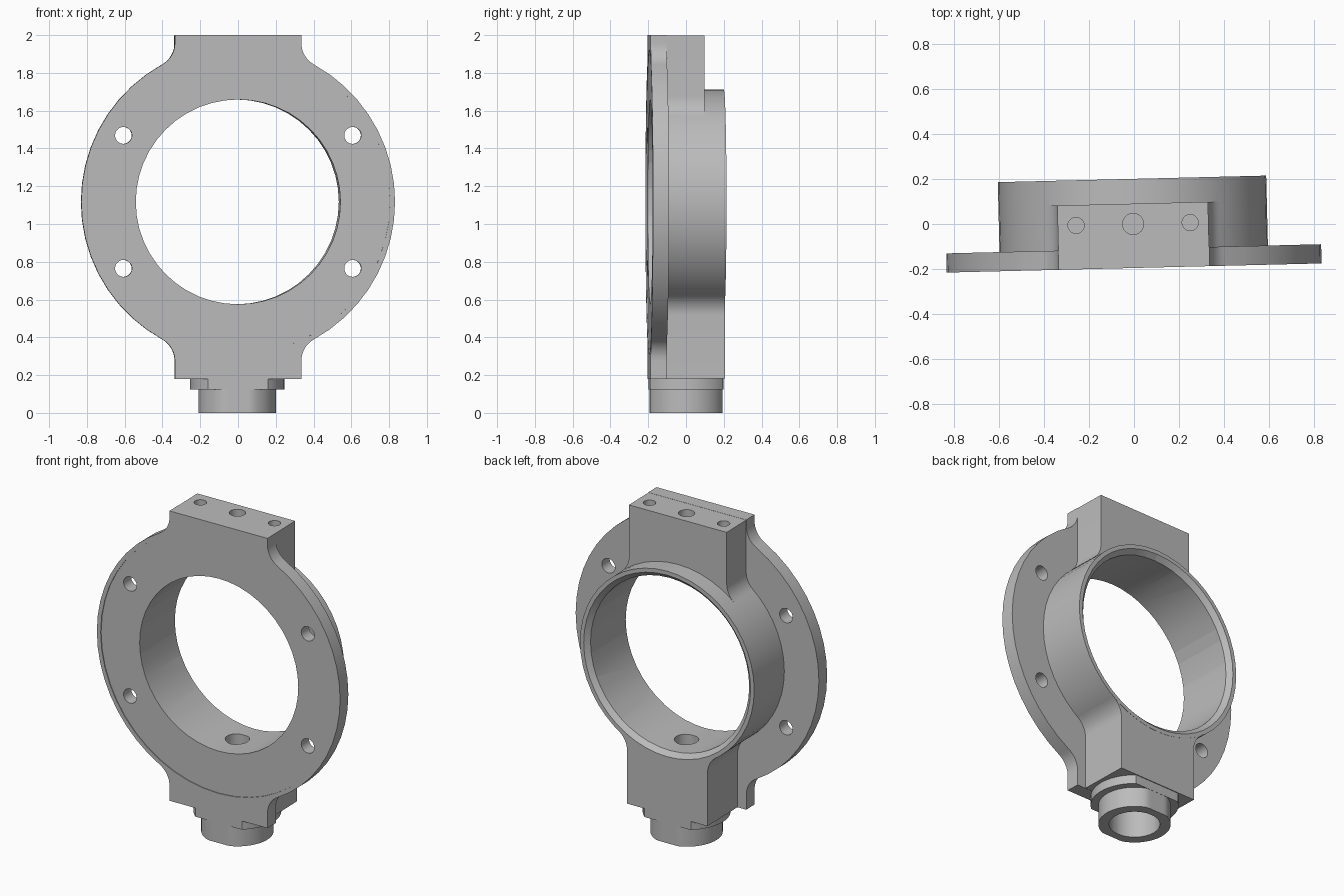
import bpy
import bmesh
from math import pi, sin, cos, sqrt, radians, atan2

if "Cube" in bpy.data.objects:
    bpy.data.objects.remove(bpy.data.objects["Cube"], do_unlink=True)

CZ = 1.117          # height of the bore axis
FRONT, BACK = -0.195, 0.2
FILLET = 0.13
TOP, BOTTOM = 2 - CZ, CZ - 0.18

grey = bpy.data.materials.new("cast_grey")
grey.use_nodes = True
color = (0.5, 0.5, 0.5, 1)
grey.diffuse_color = color
grey.node_tree.nodes["Principled BSDF"].inputs["Base Color"].default_value = color


def circle(r, n=48, cx=0, cy=0):
    return [(cx + r * cos(2 * pi * i / n), cy + r * sin(2 * pi * i / n)) for i in range(n)]


def flat_sided(r, flat):
    """Circle with its front and back cut flat."""
    return [(x, max(-flat, min(flat, y))) for x, y in circle(r, 64)]


def mirrored(right):
    return right + [(-x, z) for x, z in reversed(right)]


def flare(r, half, end):
    """Right side of a neck: straight wall, then a fillet onto a disc of radius r."""
    cx = half + FILLET
    cz = sqrt((r + FILLET) ** 2 - cx ** 2)
    stop = atan2(cz, cx)
    arc = [pi + stop * i / 8 for i in range(9)]
    return [(half, end)] + [(cx + FILLET * cos(t), cz + FILLET * sin(t)) for t in arc]


def flange_outline(r, half):
    upper = flare(r, half, TOP)
    lower = [(x, -z) for x, z in reversed(flare(r, half, BOTTOM))]
    a = atan2(upper[-1][1], upper[-1][0])
    rim = [(r * cos(a - 2 * a * i / 18), r * sin(a - 2 * a * i / 18)) for i in range(1, 18)]
    return mirrored(upper + rim + lower)


def prism(name, pts, axis, a, b, taper=1):
    """Extrude a flat outline from a to b along y (bore axis) or z."""
    bm = bmesh.new()
    rings = []
    for c, s in ((a, 1), (b, taper)):
        rings.append([bm.verts.new((u * s, c, CZ + v * s) if axis == "y" else (u * s, v * s, c))
                      for u, v in pts])
    bm.faces.new(rings[0])
    bm.faces.new(rings[1][::-1])
    n = len(pts)
    for i in range(n):
        j = (i + 1) % n
        bm.faces.new((rings[0][j], rings[0][i], rings[1][i], rings[1][j]))
    bmesh.ops.recalc_face_normals(bm, faces=bm.faces)
    mesh = bpy.data.meshes.new(name)
    bm.to_mesh(mesh)
    bm.free()
    mesh.materials.append(grey)
    obj = bpy.data.objects.new(name, mesh)
    bpy.context.collection.objects.link(obj)
    return obj


def combine(target, other, operation):
    mod = target.modifiers.new(operation, "BOOLEAN")
    mod.object = other
    mod.operation = operation
    mod.solver = "EXACT"
    bpy.context.view_layer.objects.active = target
    bpy.ops.object.modifier_apply(modifier=mod.name)
    bpy.data.objects.remove(other, do_unlink=True)


# Flange plate with a shallow recess in its front
housing = prism("ring_housing", flange_outline(0.831, 0.335), "y", FRONT, -0.11)
combine(housing, prism("front_recess", circle(0.805), "y", FRONT - 0.05, FRONT + 0.005),
        "DIFFERENCE")

# Barrel, mounting block, lower block and stem, set a hair inside where faces meet
block = mirrored(flare(0.595, 0.334, TOP - 0.001))
lower = [(x, -z) for x, z in mirrored(flare(0.595, 0.275, BOTTOM - 0.001))]
solids = [
    prism("barrel", circle(0.595), "y", -0.15, BACK),
    prism("mounting_block", block, "y", -0.15, 0.09),
    prism("lower_block", lower, "y", -0.15, BACK - 0.001),
    prism("collar", flat_sided(0.25, 0.194), "z", 0.125, 0.22),
    prism("spout", flat_sided(0.206, 0.193), "z", 0, 0.15),
]
for part in solids:
    combine(housing, part, "UNION")

# Openings: bore, rear chamfer, stem and bolt holes
cuts = [
    prism("bore", circle(0.542), "y", -0.4, 0.4),
    prism("rear_chamfer", circle(0.6), "y", BACK + 0.03, BACK - 0.03, 0.9),
    prism("stem_bore", circle(0.145, 32), "z", -0.1, 0.3),
    prism("stem_hole", circle(0.07, 24), "z", 0.25, 0.8),
    prism("top_hole", circle(0.047, 24), "z", 1.8, 2.1),
]
for side in (-1, 1):
    cuts.append(prism("top_bolt", circle(0.036, 20, 0.253 * side), "z", 1.8, 2.1))
    for level in (-1, 1):
        cuts.append(prism("flange_bolt", circle(0.045, 20, 0.607 * side, 0.352 * level),
                          "y", -0.4, 0))
for part in cuts:
    combine(housing, part, "DIFFERENCE")

# Slight turn about the vertical, then smooth the curved walls
housing.rotation_euler.z = radians(1.4)
housing.location.x = -0.004
bpy.ops.object.select_all(action="DESELECT")
housing.select_set(True)
bpy.context.view_layer.objects.active = housing
bpy.ops.object.shade_smooth_by_angle(angle=radians(25))
